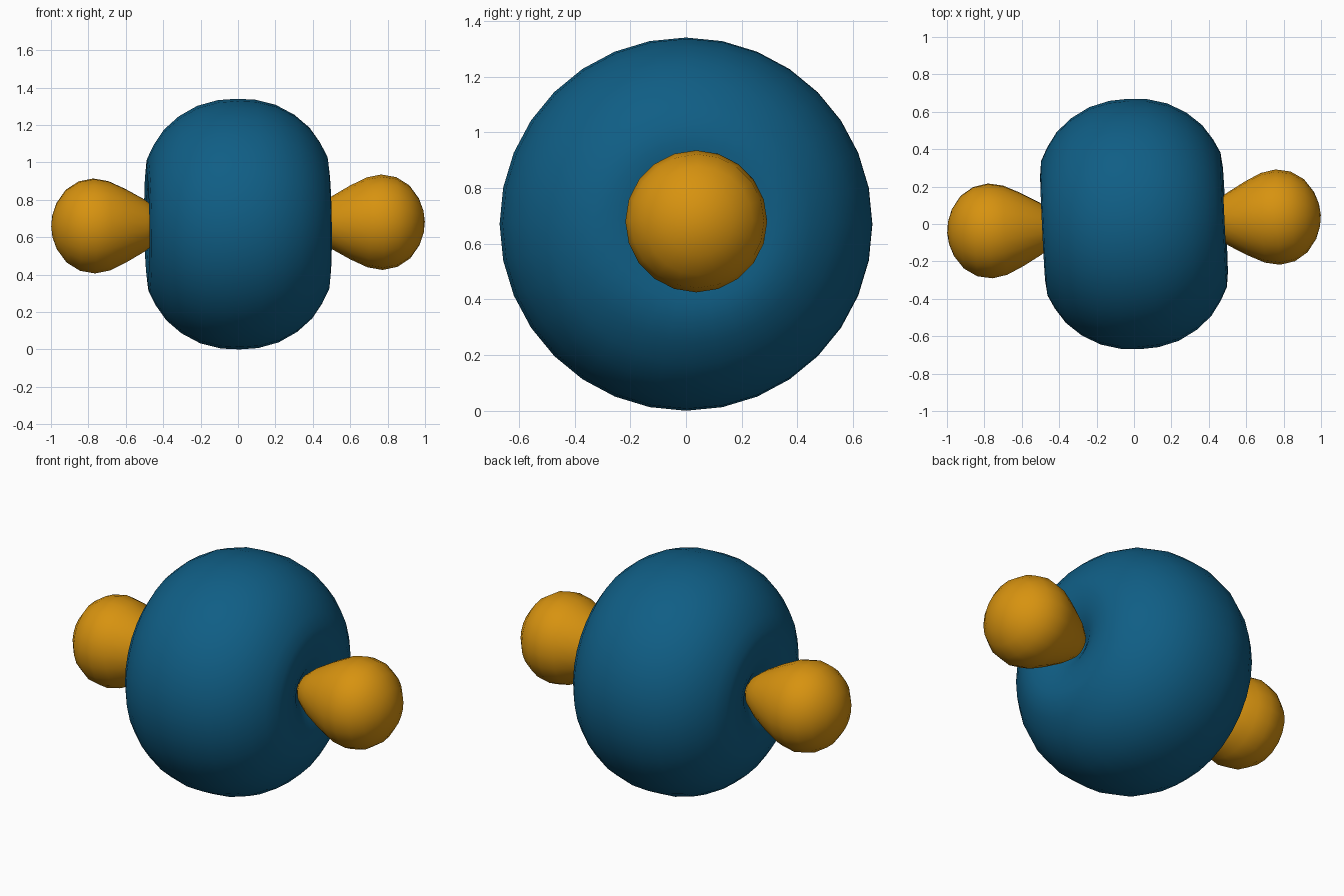
import bpy
import bmesh
from math import cos, sin, tau, radians
from mathutils import Vector

cube = bpy.data.objects.get("Cube")
if cube:
    bpy.data.objects.remove(cube)

CENTRE = Vector((0, 0, 0.67))
AXIS = Vector((0.77, 0.037, 0.01)).normalized()   # slightly tilted long axis


def material(name, colour):
    mat = bpy.data.materials.new(name)
    mat.use_nodes = True
    mat.diffuse_color = colour
    mat.node_tree.nodes["Principled BSDF"].inputs["Base Color"].default_value = colour
    return mat


def lathe(name, profile, axis, segments, mat):
    """Turn (distance along axis, radius) points around the axis; ends are poles."""
    bm = bmesh.new()
    rings = []
    for x, r in profile:
        if r == 0:
            rings.append([bm.verts.new((x, 0, 0))] * segments)
        else:
            rings.append([bm.verts.new((x, r * cos(tau * i / segments), r * sin(tau * i / segments)))
                          for i in range(segments)])
    for a, b in zip(rings, rings[1:]):
        for i in range(segments):
            j = (i + 1) % segments
            corners = list(dict.fromkeys((a[i], a[j], b[j], b[i])))
            bm.faces.new(corners)
    bmesh.ops.recalc_face_normals(bm, faces=bm.faces)
    mesh = bpy.data.meshes.new(name)
    bm.to_mesh(mesh)
    bm.free()
    mesh.materials.append(mat)
    obj = bpy.data.objects.new(name, mesh)
    bpy.context.collection.objects.link(obj)
    obj.location = CENTRE
    obj.rotation_mode = 'QUATERNION'
    obj.rotation_quaternion = Vector((1, 0, 0)).rotation_difference(axis)
    bpy.ops.object.select_all(action='DESELECT')
    obj.select_set(True)
    bpy.context.view_layer.objects.active = obj
    bpy.ops.object.shade_smooth_by_angle(angle=radians(40))
    return obj


blue = material("deep blue", (0.005, 0.112, 0.235, 1))
amber = material("amber", (0.68, 0.29, 0.005, 1))

# Ring-shaped body with a dimple on each side
half = [(0.36, 0), (0.41, 0.07), (0.455, 0.14), (0.48, 0.21), (0.488, 0.29),
        (0.48, 0.36), (0.445, 0.43), (0.39, 0.51), (0.31, 0.58), (0.21, 0.635), (0.1, 0.664)]
body = half + [(0, 0.67)] + [(-x, r) for x, r in reversed(half)]
lathe("ring_body", body, AXIS, 32, blue)

# Teardrop lobes whose tips sit in the dimples
lobe = [(0.37, 0), (0.43, 0.085), (0.5, 0.14), (0.6, 0.197), (0.69, 0.24), (0.77, 0.255),
        (0.85, 0.24), (0.92, 0.195), (0.97, 0.125), (0.993, 0.06), (1, 0)]
for name, side in (("left_lobe", 1), ("right_lobe", -1)):
    lathe(name, lobe, AXIS * side, 20, amber)
